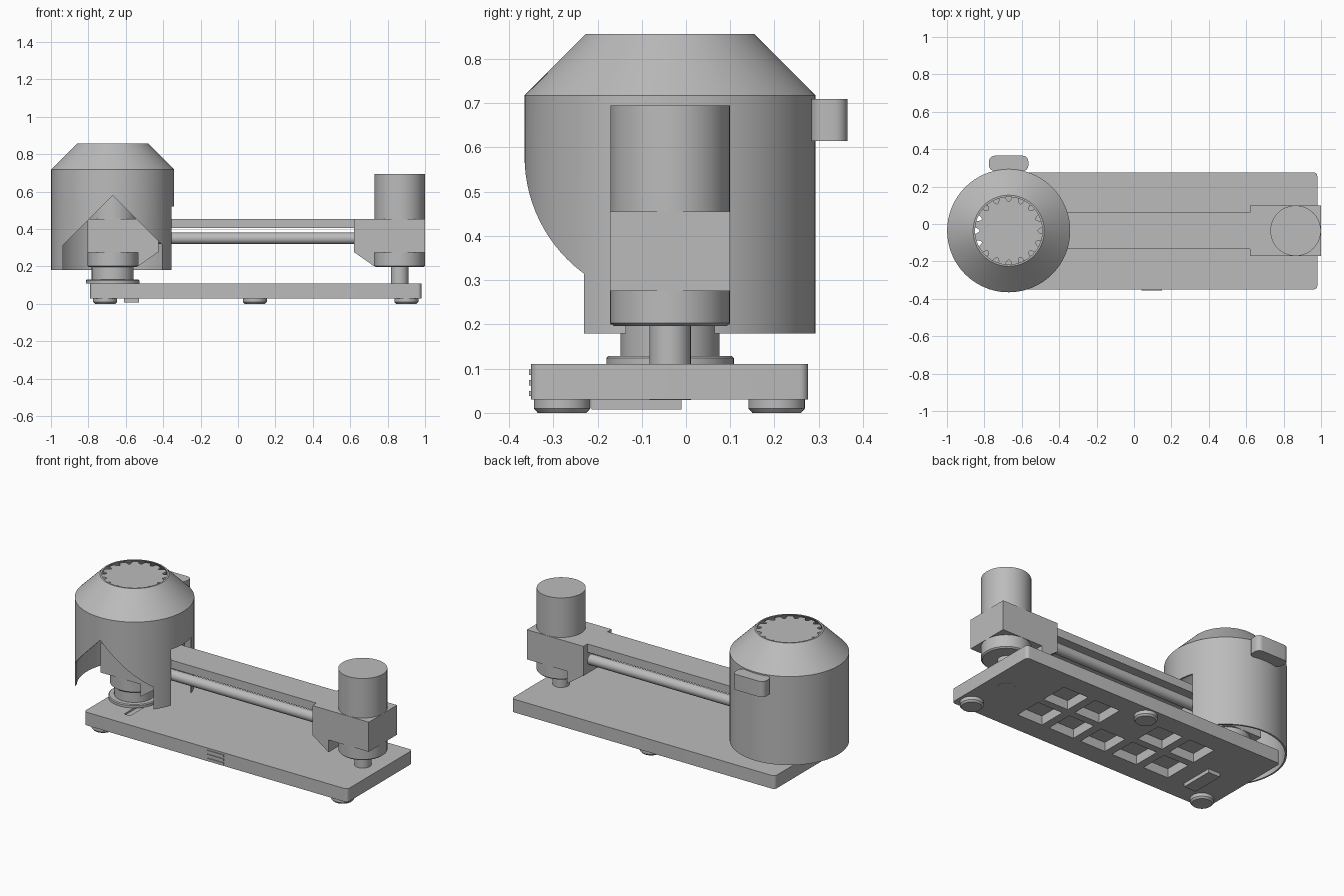
import bpy, bmesh
from math import cos, sin, pi, radians

if "Cube" in bpy.data.objects:
    bpy.data.objects.remove(bpy.data.objects["Cube"], do_unlink=True)

grey = bpy.data.materials.new("plain grey")
grey.use_nodes = True
COLOUR = (0.5, 0.5, 0.5, 1)
grey.diffuse_color = COLOUR
grey.node_tree.nodes["Principled BSDF"].inputs["Base Color"].default_value = COLOUR

LX, RX, CY = -0.67, 0.864, -0.036      # column centres and the shared centre line


def finish(name, bm, smooth=False):
    bmesh.ops.recalc_face_normals(bm, faces=bm.faces)
    mesh = bpy.data.meshes.new(name)
    bm.to_mesh(mesh)
    bm.free()
    mesh.materials.append(grey)
    ob = bpy.data.objects.new(name, mesh)
    bpy.context.collection.objects.link(ob)
    if smooth:
        shade(ob)
    return ob


def activate(ob):
    bpy.ops.object.select_all(action='DESELECT')
    ob.select_set(True)
    bpy.context.view_layer.objects.active = ob


def shade(ob):
    activate(ob)
    bpy.ops.object.shade_smooth_by_angle(angle=radians(30))


def prism(name, points, low, high, axis='Z', smooth=False):
    """Extrude an outline along Z, or an XZ outline along Y."""
    bm = bmesh.new()
    place = (lambda a, b, h: (a, b, h)) if axis == 'Z' else (lambda a, b, h: (a, h, b))
    rings = [[bm.verts.new(place(a, b, h)) for a, b in points] for h in (low, high)]
    bm.faces.new(rings[0])
    bm.faces.new(rings[1])
    for i in range(len(points)):
        j = (i + 1) % len(points)
        bm.faces.new((rings[0][i], rings[0][j], rings[1][j], rings[1][i]))
    return finish(name, bm, smooth)


def box(name, x, y, z, radius=0):
    """Box from ranges, with optional rounded upright edges."""
    if not radius:
        return prism(name, [(x[0], y[0]), (x[1], y[0]), (x[1], y[1]), (x[0], y[1])], *z)
    pts = []
    corners = ((x[1], y[1], -1, -1), (x[0], y[1], 1, -1), (x[0], y[0], 1, 1), (x[1], y[0], -1, 1))
    for q, (cx, cy, sx, sy) in enumerate(corners):
        for k in range(7):
            a = (q + k / 6) * pi / 2
            pts.append((cx + radius * (sx + cos(a)), cy + radius * (sy + sin(a))))
    return prism(name, pts, *z, smooth=True)


def lathe(name, profile, cx, cy, closed=False, n=64):
    """Spin (radius, z) points; caps the ends unless the profile is closed."""
    bm = bmesh.new()
    rings = [[bm.verts.new((cx + r * cos(2 * pi * i / n), cy + r * sin(2 * pi * i / n), z))
              for i in range(n)] for r, z in profile]
    pairs = list(zip(rings, rings[1:]))
    if closed:
        pairs.append((rings[-1], rings[0]))
    else:
        bm.faces.new(rings[0])
        bm.faces.new(rings[-1])
    for a, b in pairs:
        for i in range(n):
            j = (i + 1) % n
            bm.faces.new((a[i], a[j], b[j], b[i]))
    return finish(name, bm, True)


def cut(ob, cutters):
    for c in cutters:
        mod = ob.modifiers.new("cut", 'BOOLEAN')
        mod.operation, mod.solver, mod.object = 'DIFFERENCE', 'EXACT', c
        activate(ob)
        bpy.ops.object.modifier_apply(modifier=mod.name)
        bpy.data.objects.remove(c, do_unlink=True)
    shade(ob)


# Base plate with weight-saving pockets underneath and a slot on top
base = box("base_plate", (-0.79, 0.98), (-0.35, 0.276), (0.03, 0.11), 0.02)
pockets = []
for row, y in enumerate((-0.14, 0.075)):
    for col in range(5):
        if row == 1 and col == 2:
            continue                       # room for the middle foot
        x = 0.54 - 0.22 * col
        pockets.append(box("pocket_cutter", (x - 0.085, x + 0.085),
                           (y - 0.085, y + 0.085), (0, 0.085)))
pockets.append(box("slot_cutter", (-0.59, -0.55), (-0.25, -0.06), (0.1, 0.2)))
cut(base, pockets)

# Three feet and the small bar under the base
for name, x, y in (("left_foot", 0.9, -0.28), ("middle_foot", 0.09, 0.205), ("right_foot", -0.71, -0.28)):
    lathe(name, [(0.055, 0), (0.064, 0.01), (0.064, 0.031)], x, y, n=32)
box("underside_bar", (-0.61, -0.53), (-0.214, -0.01), (0.008, 0.031))

# Thin trim strips on the front edge
for i in range(3):
    z = 0.038 + 0.024 * i
    box("front_strip", (0.04, 0.15), (-0.355, -0.349), (z, z + 0.012))

# Two matching heads: block, wedge, chuck and motor
for side, cx, d in (("left", RX, -1), ("right", LX, 1)):
    inner, outer = cx + d * 0.244, cx - d * 0.135
    ys = (CY - 0.136, CY + 0.136)
    box(side + "_head_block", sorted((inner, outer)), ys, (0.275, 0.455))
    edge = cx + d * 0.135
    prism(side + "_head_wedge", [(inner, 0.277), (edge, 0.2), (edge, 0.277)], *ys, axis='Y')
    lathe(side + "_chuck", [(0.127, 0.196), (0.135, 0.203), (0.135, 0.277)], cx, CY)
    lathe(side + "_motor", [(0.135, 0.45), (0.135, 0.695)], cx, CY)

# Posts standing on the base
lathe("left_shaft", [(0.047, 0.029), (0.047, 0.2)], RX, CY, n=32)
lathe("right_post", [(0.112, 0.1), (0.112, 0.2)], LX, CY)
lathe("right_collar", [(0.144, 0.11), (0.144, 0.124), (0.139, 0.129)], LX, CY)

# Bridge between the heads
box("bridge_beam", (LX + 0.2, 0.63), (CY - 0.097, CY + 0.097), (0.405, 0.455))
for s in (-1, 1):
    rod = [(0.031 * cos(2 * pi * i / 24) + CY + s * 0.066, 0.35 + 0.031 * sin(2 * pi * i / 24))
           for i in range(24)]
    ob = prism("bridge_rod", [(z, y) for y, z in rod], LX + 0.2, 0.63, smooth=True)
    # turn the upright extrusion so that it runs along x
    for v in ob.data.vertices:
        v.co = (v.co.z, v.co.y, v.co.x)
    ob.data.flip_normals()

# Hollow hood with a pointed front opening and a slot for the bridge
R, W = 0.329, 0.01
hood = lathe("hood", [(R, 0.18), (R, 0.718), (0.19, 0.857), (0.18, 0.857),
                      (R - W, 0.713), (R - W, 0.18)], LX, CY, closed=True, n=96)
opening = prism("opening_cutter", [(LX - 0.265, 0.1), (LX + 0.265, 0.1), (LX + 0.265, 0.315),
                                   (LX, 0.58), (LX - 0.265, 0.315)], -0.6, CY, axis='Y')
slot = box("bridge_cutter", (LX + 0.1, 0), (CY - 0.1, CY + 0.1), (0.1, 0.52))
cut(hood, [opening, slot])

# Scalloped cap disc set into the hood's mouth
scallops = []
for i in range(256):
    a = 2 * pi * i / 256
    r = 0.184 - 0.028 * max(0, cos(16 * a)) ** 0.6
    scallops.append((LX + r * cos(a), CY + r * sin(a)))
prism("cap_disc", scallops, 0.835, 0.846, smooth=True)

# Rounded grip on the back of the hood
box("rear_grip", (LX - 0.105, LX + 0.105), (0.283, 0.365), (0.615, 0.71), 0.03)
